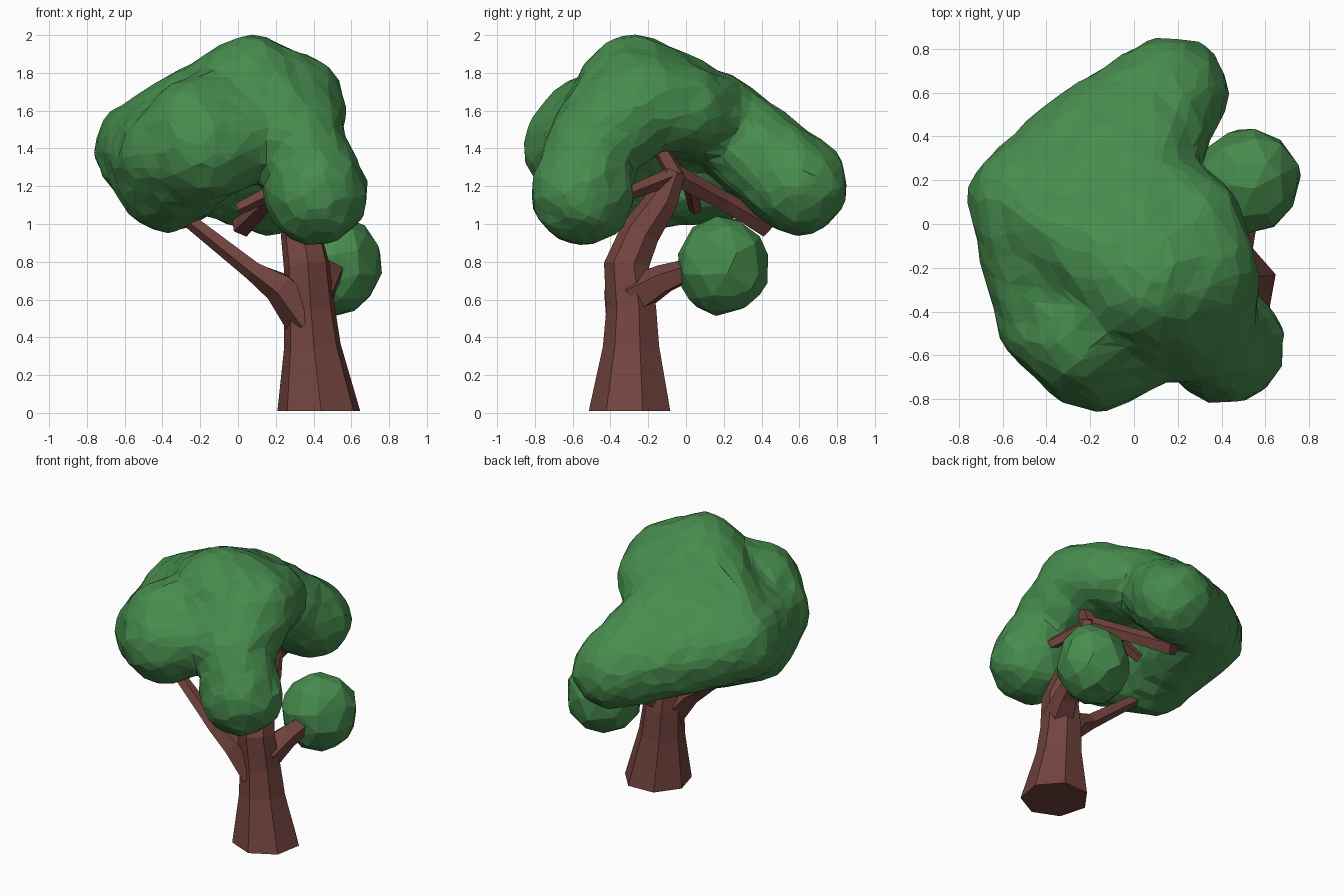
import bpy, bmesh, math, random
from mathutils import Vector, noise

if "Cube" in bpy.data.objects:
    bpy.data.objects.remove(bpy.data.objects["Cube"])

random.seed(4)


def material(name, color):
    m = bpy.data.materials.new(name)
    m.diffuse_color = (*color, 1)
    m.use_nodes = True
    m.node_tree.nodes["Principled BSDF"].inputs["Base Color"].default_value = m.diffuse_color
    return m


BARK = material("brown bark", (0.17, 0.057, 0.048))
LEAF = material("leaf green", (0.063, 0.262, 0.075))


def finish(name, bm, mat):
    me = bpy.data.meshes.new(name)
    bmesh.ops.recalc_face_normals(bm, faces=bm.faces)
    bm.to_mesh(me)
    bm.free()
    me.materials.append(mat)
    ob = bpy.data.objects.new(name, me)
    bpy.context.collection.objects.link(ob)
    return ob


def limb(name, path, sides, phase=0.5):
    """Loft faceted rings along a path of (x, y, z, radius)."""
    bm = bmesh.new()
    pts = [Vector(p[:3]) for p in path]
    rings = []
    for i, p in enumerate(path):
        t = (pts[min(i + 1, len(pts) - 1)] - pts[max(i - 1, 0)]).normalized()
        if p[2] < 0.1:
            t = Vector((0, 0, 1))
        q = Vector((0, 0, 1)).rotation_difference(t)
        ring = []
        for k in range(sides):
            a = 2 * math.pi * (k + phase) / sides
            ring.append(bm.verts.new(pts[i] + q @ Vector((math.cos(a), math.sin(a), 0)) * p[3]))
        rings.append(ring)
    for r0, r1 in zip(rings, rings[1:]):
        for k in range(sides):
            j = (k + 1) % sides
            bm.faces.new((r0[k], r0[j], r1[j], r1[k]))
    bm.faces.new(rings[0][::-1])
    bm.faces.new(rings[-1])
    return finish(name, bm, BARK)


def hull(bm, blobs):
    """Convex hull wrapped around slightly lumpy spheres (x, y, z, radius)."""
    tmp = bmesh.new()
    for x, y, z, r in blobs:
        new = bmesh.ops.create_icosphere(tmp, subdivisions=3, radius=1)["verts"]
        for v in new:
            v.co = Vector((x, y, z)) + v.co * r * random.uniform(0.97, 1.02)
    res = bmesh.ops.convex_hull(tmp, input=tmp.verts)
    junk = {g for g in res["geom_interior"] + res["geom_unused"] if isinstance(g, bmesh.types.BMVert)}
    bmesh.ops.delete(tmp, geom=list(junk), context="VERTS")
    bmesh.ops.recalc_face_normals(tmp, faces=tmp.faces)
    me = bpy.data.meshes.new("hull")
    tmp.to_mesh(me)
    tmp.free()
    bm.from_mesh(me)
    bpy.data.meshes.remove(me)


# Trunk and branches
limb("trunk", [(0.43, -0.29, 0.01, 0.225), (0.395, -0.285, 0.35, 0.155), (0.38, -0.285, 0.55, 0.138),
               (0.365, -0.31, 0.78, 0.125), (0.335, -0.24, 0.95, 0.11),
               (0.33, -0.12, 1.13, 0.088), (0.33, -0.06, 1.28, 0.062)], 7, 0.3)
limb("left_branch", [(0.36, -0.31, 0.5, 0.12), (0.22, -0.35, 0.67, 0.09), (0.08, -0.36, 0.755, 0.055),
                     (-0.27, -0.3, 1.03, 0.04)], 5)
limb("right_branch", [(0.41, -0.27, 0.62, 0.11), (0.465, -0.12, 0.705, 0.082), (0.51, 0.03, 0.76, 0.06)], 5)
limb("back_branch", [(0.33, -0.08, 1.27, 0.06), (0.15, 0.2, 1.12, 0.052), (0.02, 0.43, 0.99, 0.065)], 5)
limb("back_twig", [(0.24, 0.03, 1.2, 0.045), (0.0, 0.05, 1.08, 0.035)], 5)
limb("front_branch", [(0.33, -0.06, 1.26, 0.05), (0.5, -0.36, 1.14, 0.035)], 5)
limb("top_branch", [(0.33, -0.05, 1.25, 0.055), (0.31, -0.16, 1.44, 0.04)], 5)

# Canopy: lobes joined by hulls, fused, roughened and reduced to facets
crown = (0.07, -0.27, 1.70, 0.30)
core = (0.02, -0.30, 1.62, 0.27)
shoulder = (0.30, -0.22, 1.64, 0.265)
rear_right = (0.27, 0.0, 1.61, 0.23)
drop = (0.33, -0.50, 1.40, 0.24)
front_right = (0.415, -0.55, 1.16, 0.275)
middle = (0.09, -0.46, 1.48, 0.25)
left = (-0.50, 0.10, 1.40, 0.26)
brow = (-0.23, -0.53, 1.51, 0.26)
front = (-0.17, -0.585, 1.40, 0.275)
front_left = (-0.38, -0.43, 1.36, 0.25)
low_left = (-0.37, -0.25, 1.22, 0.26)
saddle = (0.0, 0.20, 1.53, 0.25)
rear_left = (-0.20, 0.40, 1.30, 0.245)
back = (0.17, 0.60, 1.20, 0.26)

bm = bmesh.new()
for group in ([crown, shoulder, rear_right], [crown, shoulder, drop], [drop, front_right],
              [crown, middle, drop], [core, middle, front], [brow, front, front_left],
              [core, brow], [crown, left], [core, front, low_left, left],
              [front, front_left, low_left, left],
              [crown, saddle, left], [crown, saddle, rear_right],
              [saddle, rear_left, left], [saddle, rear_left, back], [left, low_left, rear_left]):
    hull(bm, group)
canopy = finish("canopy", bm, LEAF)
mod = canopy.modifiers.new("fuse", "REMESH")
mod.mode = "VOXEL"
mod.voxel_size = 0.025
mod = canopy.modifiers.new("soften", "SMOOTH")
mod.factor = 0.5
mod.iterations = 3
fused = bpy.data.meshes.new_from_object(canopy.evaluated_get(bpy.context.evaluated_depsgraph_get()))
canopy.modifiers.clear()
canopy.data = fused
bm = bmesh.new()
bm.from_mesh(fused)
bm.normal_update()
for v, n in [(v, v.normal.copy()) for v in bm.verts]:
    v.co += n * 0.012 * noise.noise(v.co * 9)
bm.to_mesh(fused)
bm.free()
mod = canopy.modifiers.new("facet", "DECIMATE")
mod.ratio = 0.055

# Separate small leaf clump
bm = bmesh.new()
for v in bmesh.ops.create_icosphere(bm, subdivisions=3, radius=1)["verts"]:
    v.co *= 1.02 + 0.05 * noise.noise(v.co * 2) + 0.04 * v.co.y * v.co.x
    v.co = Vector((0.515 + v.co.x * 0.24, 0.195 + v.co.y * 0.235, 0.78 + v.co.z * 0.257))
clump = finish("leaf_clump", bm, LEAF)
mod = clump.modifiers.new("facet", "DECIMATE")
mod.ratio = 0.3
